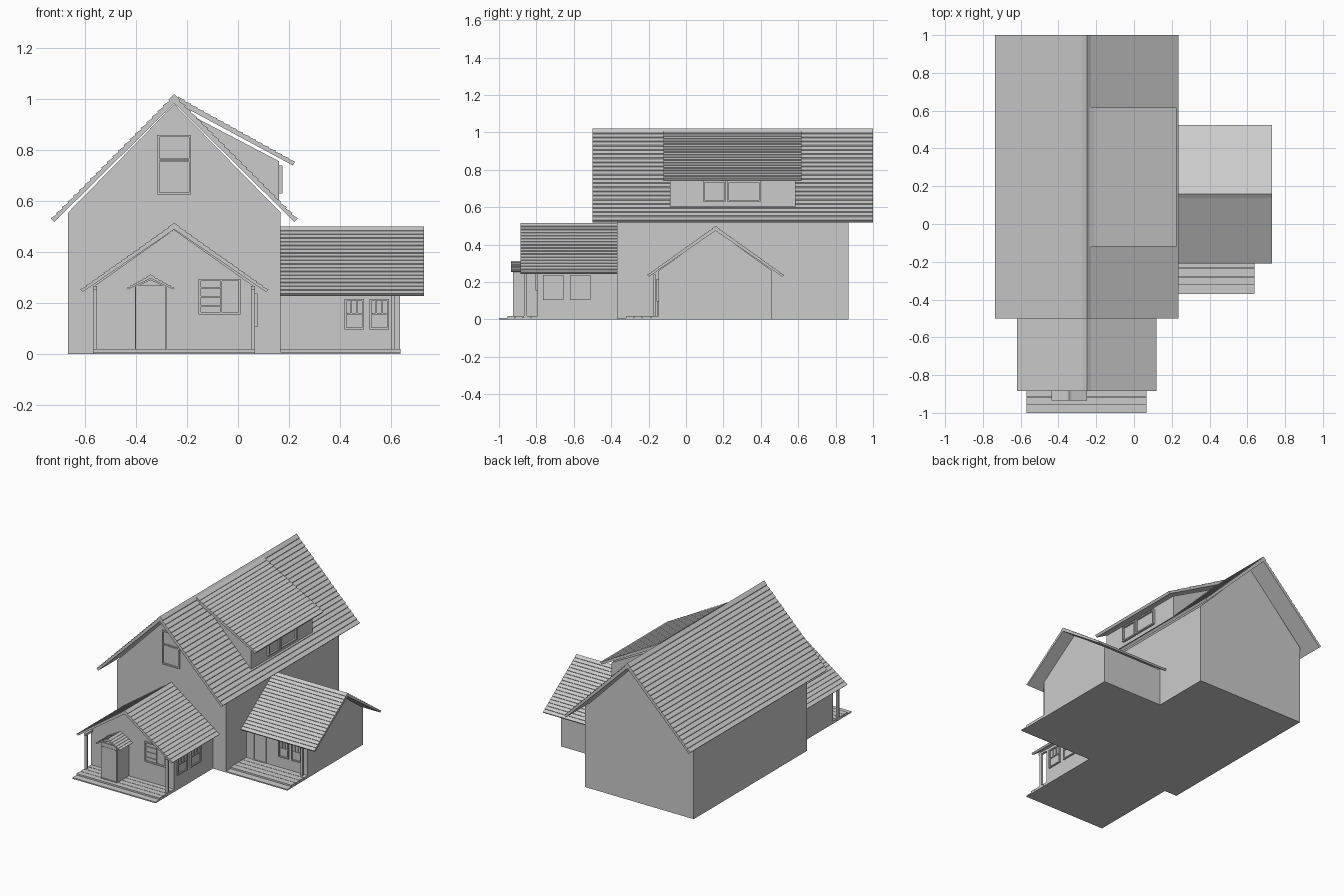
import bpy, bmesh
from mathutils import Vector

if "Cube" in bpy.data.objects:
    bpy.data.objects.remove(bpy.data.objects["Cube"])


def finish(name, bm):
    bmesh.ops.recalc_face_normals(bm, faces=bm.faces)
    me = bpy.data.meshes.new(name)
    bm.to_mesh(me)
    bm.free()
    ob = bpy.data.objects.new(name, me)
    bpy.context.collection.objects.link(ob)
    return ob


def add_prism(bm, pts, axis, a, b):
    """Extrude a (u, z) profile along axis 'x' or 'y' from a to b."""
    place = (lambda u, z, t: (u, t, z)) if axis == 'y' else (lambda u, z, t: (t, u, z))
    face = bm.faces.new([bm.verts.new(place(u, z, a)) for u, z in pts])
    out = bmesh.ops.extrude_face_region(bm, geom=[face])
    shift = Vector(place(0, 0, b - a))
    for v in out['geom']:
        if isinstance(v, bmesh.types.BMVert):
            v.co += shift


def prism(name, pts, axis, a, b):
    bm = bmesh.new()
    add_prism(bm, pts, axis, a, b)
    return finish(name, bm)


def boxes(name, items):
    """Several boxes (x0, x1, y0, y1, z0, z1) in one object."""
    bm = bmesh.new()
    for x0, x1, y0, y1, z0, z1 in items:
        add_prism(bm, [(x0, z0), (x1, z0), (x1, z1), (x0, z1)], 'y', y0, y1)
    return finish(name, bm)


def slope(half, drop, rows, step):
    """Sawtooth shingle line from ridge (0, 0) down to the eave."""
    pts = [(0, 0)]
    for i in range(1, rows + 1):
        u, z = half * i / rows, -drop * i / rows
        pts.append((u, z))
        if i < rows:
            pts.append((u - step * 0.4, z - step))
    return pts


def gable_roof(name, axis, centre, top, half, drop, a, b, rows, thick, step=0.006):
    s = slope(half, drop, rows, step)
    right = [(centre + u, top + z) for u, z in s]
    left = [(centre - u, top + z) for u, z in s[:0:-1]]
    inset = thick * 0.5
    under = [(centre + half - inset, top - drop - inset), (centre, top - thick * 1.3),
             (centre - half + inset, top - drop - inset)]
    return prism(name, left + right + under, axis, a, b)


def gable_walls(name, axis, u0, u1, eave, top, a, b):
    mid = (u0 + u1) / 2
    return prism(name, [(u0, 0), (u1, 0), (u1, eave), (mid, top), (u0, eave)], axis, a, b)


def window(name, facing, wall, u0, u1, z0, z1, vbars=(), hbars=(), frame=0.009, depth=0.010):
    """Frame, glass and bars; vbars = (u, z0, z1), hbars = (z, u0, u1)."""
    f, r = frame, 0.003
    parts = [(u0, u0 + f, z0, z1, depth), (u1 - f, u1, z0, z1, depth),
             (u0 + f, u1 - f, z0, z0 + f, depth), (u0 + f, u1 - f, z1 - f, z1, depth),
             (u0 + f, u1 - f, z0 + f, z1 - f, 0.002)]
    parts += [(u - r, u + r, a, b, depth * 0.8) for u, a, b in vbars]
    parts += [(a, b, z - r, z + r, depth * 0.8) for z, a, b in hbars]
    if facing == 'front':
        return boxes(name, [(a, b, wall - d, wall + 0.004, c, e) for a, b, c, e, d in parts])
    return boxes(name, [(wall - 0.004, wall + d, a, b, c, e) for a, b, c, e, d in parts])


def sash(name, facing, wall, u0, u1, z0, z1):
    """Cottage window: three small panes above one large pane."""
    mid = z0 + (z1 - z0) * 0.52
    w = u1 - u0
    window(name, facing, wall, u0, u1, z0, z1,
           [(u0 + w * k, mid, z1 - 0.009) for k in (0.35, 0.65)],
           [(mid, u0 + 0.009, u1 - 0.009)], frame=0.008)


def deck(name, x0, x1, y0, y1, planks=5):
    """Plank deck with a lower front step."""
    w = (y1 - y0) / planks
    items = [(x0, x1, y0, y1, 0, 0.008)]
    items += [(x0, x1, y0 + w * i + 0.003, y0 + w * (i + 1), 0.008, 0.019)
              for i in range(1, planks)]
    boxes(name, items)


# Main house
gable_walls("main_walls", 'y', -0.667, 0.167, 0.555, 0.98, -0.37, 0.868)
gable_roof("main_roof", 'y', -0.25, 1.02, 0.485, 0.488, -0.5, 1.0, 22, 0.028)
window("gable_window", 'front', -0.37, -0.318, -0.184, 0.625, 0.86,
       hbars=[(0.765, -0.309, -0.193), (0.757, -0.309, -0.193)])

# Dormer with shed roof
prism("dormer_walls", [(-0.19, 0.94), (0.16, 0.757), (0.16, 0.595)], 'y', -0.085, 0.585)
top = [(-0.235 + u, 1.01 + z) for u, z in slope(0.46, 0.255, 18, 0.004)]
prism("dormer_roof", top + [(0.215, 0.74), (-0.235, 0.982)], 'y', -0.12, 0.618)
window("dormer_window_small", 'right', 0.16, 0.09, 0.215, 0.63, 0.74, depth=0.015)
window("dormer_window_large", 'right', 0.16, 0.22, 0.40, 0.63, 0.74, depth=0.015)

# Front wing
gable_walls("front_wing_walls", 'y', -0.57, 0.067, 0.262, 0.488, -0.795, -0.37)
gable_roof("front_wing_roof", 'y', -0.25, 0.515, 0.37, 0.262, -0.885, -0.37, 16, 0.02, 0.004)
window("slatted_window", 'front', -0.795, -0.155, 0.01, 0.155, 0.295,
       [(-0.065, 0.164, 0.286)], [(z, -0.146, -0.065) for z in (0.187, 0.224, 0.26)])
for i, y in enumerate((-0.765, -0.62)):
    sash(f"front_wing_window_{i}", 'right', 0.067, y, y + 0.11, 0.105, 0.237)
boxes("front_posts", [(x, x + 0.016, -0.865, -0.849, 0.015, 0.265) for x in (-0.57, 0.051)])
boxes("front_beams", [(x, x + 0.016, -0.875, -0.79, 0.252, 0.266) for x in (-0.57, 0.051)])
deck("front_deck", -0.57, 0.067, -1.0, -0.79)

# Entrance porch with door and transom
gable_walls("entrance_walls", 'y', -0.405, -0.28, 0.262, 0.292, -0.92, -0.79)
gable_roof("entrance_roof", 'y', -0.343, 0.312, 0.095, 0.053, -0.935, -0.79, 6, 0.012, 0.003)
window("entrance_door", 'front', -0.92, -0.403, -0.282, 0.018, 0.27,
       hbars=[(0.24, -0.394, -0.291)], frame=0.007, depth=0.006)

# Side wing
gable_walls("side_wing_walls", 'x', -0.147, 0.46, 0.26, 0.478, 0.16, 0.635)
gable_roof("side_wing_roof", 'x', 0.158, 0.5, 0.367, 0.262, 0.16, 0.73, 18, 0.02, 0.003)
window("side_door", 'front', -0.147, 0.223, 0.32, 0.018, 0.215, frame=0.006, depth=0.005)
for i, x in enumerate((0.418, 0.516)):
    sash(f"side_wing_window_{i}", 'front', -0.147, x, x + 0.076, 0.095, 0.215)
boxes("side_post", [(0.6, 0.616, -0.175, -0.16, 0.015, 0.24)])
deck("side_deck", 0.167, 0.637, -0.37, -0.145)
